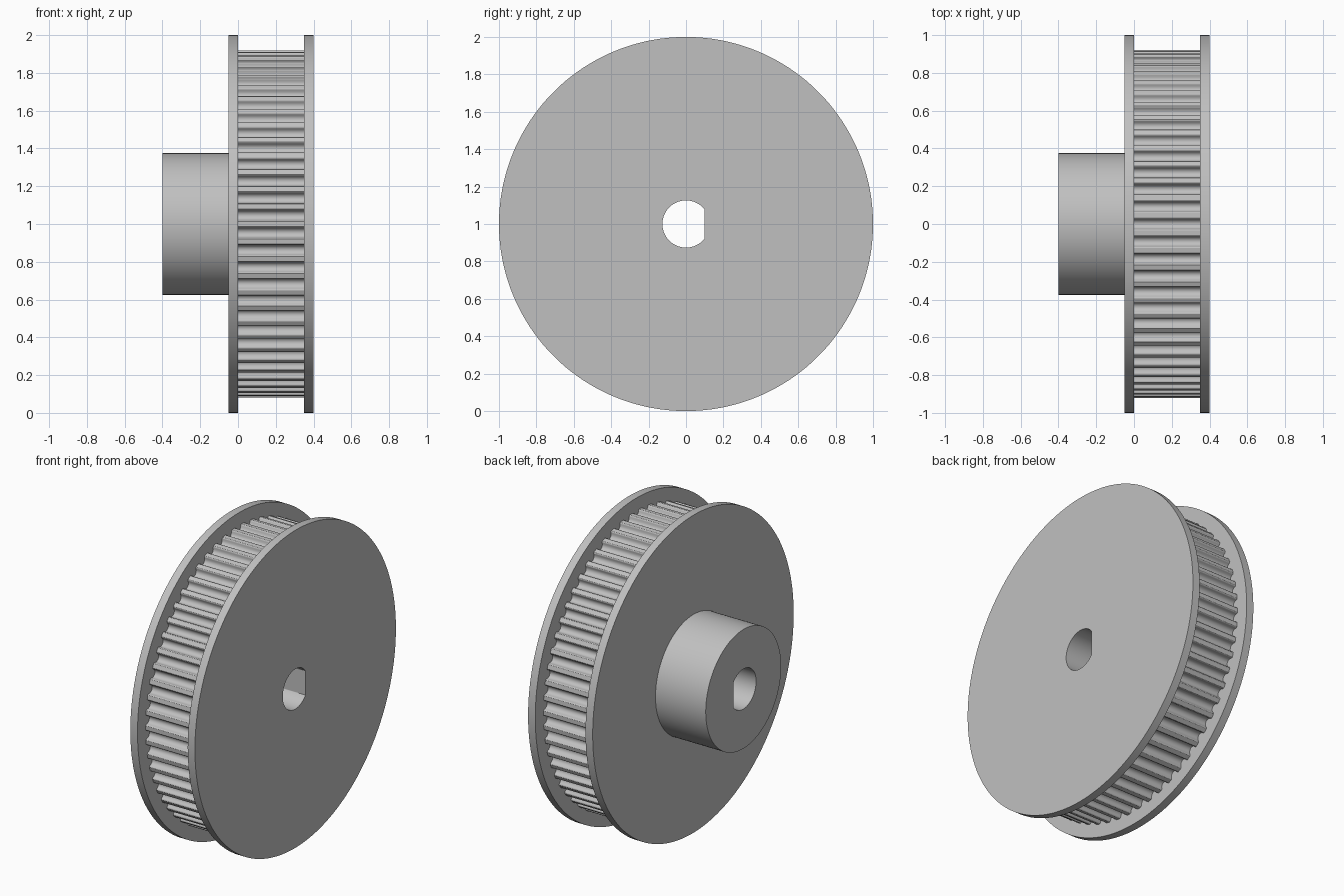
import bpy, bmesh
from math import pi, sin, cos, acos, radians

if "Cube" in bpy.data.objects:
    bpy.data.objects.remove(bpy.data.objects["Cube"], do_unlink=True)

steel = bpy.data.materials.new("plain grey metal")
steel.use_nodes = True
grey = (0.53, 0.53, 0.53, 1)
steel.diffuse_color = grey
steel.node_tree.nodes["Principled BSDF"].inputs["Base Color"].default_value = grey

BORE, FLAT = 0.126, 0.1
TEETH, TOOTH_R = 62, 0.92
GROOVE_R, GROOVE_SINK = 0.027, 0.010


def bore_radius(a):
    """D-shaped shaft hole with its flat towards +y."""
    return min(BORE, FLAT / cos(a)) if cos(a) > 0 else BORE


def ring(name, outline, x0, x1):
    """Extrude an outline of (angle, radius) along x, pierced by the bore."""
    bm = bmesh.new()

    def loop(x, pts):
        return [bm.verts.new((x, r * cos(a), 1 + r * sin(a))) for a, r in pts]

    hole = [(a, bore_radius(a)) for a, r in outline]
    loops = [loop(x0, outline), loop(x1, outline), loop(x1, hole), loop(x0, hole)]
    n = len(outline)
    for k in range(4):
        p, q = loops[k], loops[(k + 1) % 4]
        for i in range(n):
            j = (i + 1) % n
            bm.faces.new((p[i], p[j], q[j], q[i]))
    bmesh.ops.recalc_face_normals(bm, faces=bm.faces)
    mesh = bpy.data.meshes.new(name)
    bm.to_mesh(mesh)
    bm.free()
    mesh.materials.append(steel)
    obj = bpy.data.objects.new(name, mesh)
    bpy.context.collection.objects.link(obj)
    bpy.ops.object.select_all(action="DESELECT")
    obj.select_set(True)
    bpy.context.view_layer.objects.active = obj
    bpy.ops.object.shade_smooth_by_angle(angle=radians(30))


def circle(radius, steps=180):
    corner = acos(FLAT / BORE)
    angles = [2 * pi * i / steps for i in range(steps)] + [corner, 2 * pi - corner]
    return [(a, radius) for a in sorted(angles)]


def toothed():
    """Round-bottomed grooves with softened tooth edges."""
    half = [(0.034, 0), (0.0305, 0.002), (0.028, 0.006)]
    arc = [(GROOVE_R * cos(pi * k / 8), GROOVE_SINK + GROOVE_R * sin(pi * k / 8))
           for k in range(9)]
    groove = [(-s, d) for s, d in half] + [(-s, d) for s, d in arc]
    groove += [(s, d) for s, d in reversed(half)]
    pts = []
    for t in range(TEETH):
        mid = pi / 2 + 2 * pi * t / TEETH
        pts += [(mid + s / TOOTH_R, TOOTH_R - d) for s, d in groove]
    return pts


# Belt drum between two flanges, hub on the -x side
ring("toothed_drum", toothed(), 0, 0.35)
for name, x in (("right_flange", -0.05), ("left_flange", 0.35)):
    ring(name, circle(1), x, x + 0.05)
ring("hub", circle(0.375), -0.4, -0.05)
